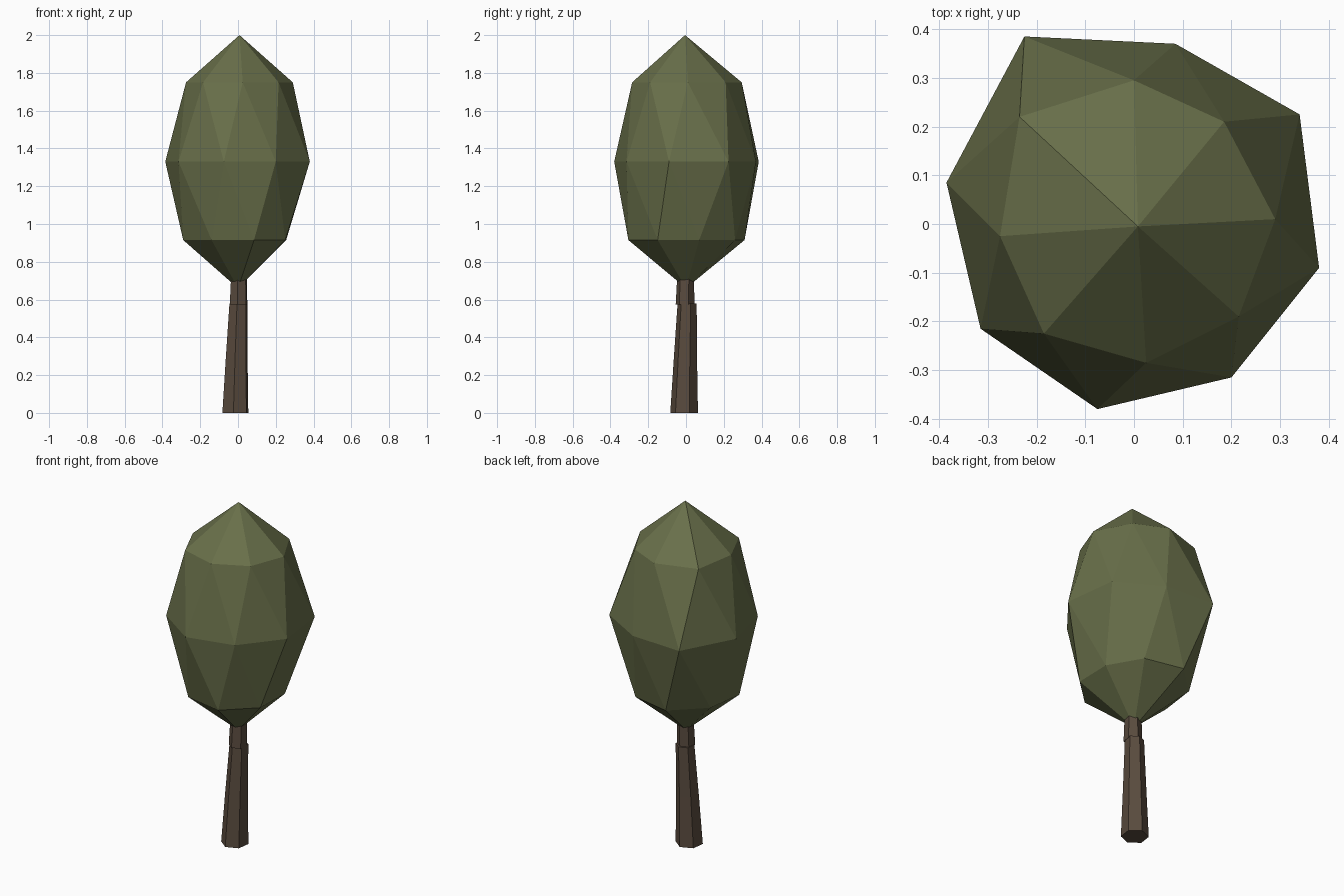
import bpy
from math import sin, cos, radians

if "Cube" in bpy.data.objects:
    bpy.data.objects.remove(bpy.data.objects["Cube"])


def material(name, rgb):
    m = bpy.data.materials.new(name)
    m.diffuse_color = (*rgb, 1)
    m.use_nodes = True
    m.node_tree.nodes["Principled BSDF"].inputs["Base Color"].default_value = m.diffuse_color
    return m


def make_object(name, verts, faces, mat):
    me = bpy.data.meshes.new(name)
    me.from_pydata(verts, [], faces)
    me.materials.append(mat)
    ob = bpy.data.objects.new(name, me)
    bpy.context.collection.objects.link(ob)
    return ob


leaf = material("leaf_green", (0.14, 0.16, 0.068))
bark = material("bark_brown", (0.10, 0.070, 0.048))

# Crown: three twisted eight-point rings (counter-clockwise) between two tips
lower = [(.255, .07), (.145, .26), (-.085, .31), (-.26, .145),
         (-.29, -.08), (-.14, -.26), (.085, -.305), (.25, -.15)]
middle = [(.34, .225), (.085, .37), (-.225, .385), (-.385, .085),
          (-.315, -.215), (-.075, -.38), (.2, -.315), (.38, -.09)]
upper = [(.185, .21), (0, .295), (-.235, .22), (-.275, -.025),
         (-.185, -.225), (.025, -.285), (.215, -.19), (.29, .01)]
verts, faces = [], []
for ring, z in ((lower, .915), (middle, 1.33), (upper, 1.75)):
    verts += [(x, y, z) for x, y in ring]
verts += [(0, 0, .66), (.008, -.005, 2)]
for i in range(8):
    j = (i + 1) % 8
    faces += [(24, j, i), (25, 16 + i, 16 + j)]
    # each band is split along the diagonal that follows the twist
    for a in (0, 8):
        b = a + 8
        faces += [(a + i, a + j, b + i), (a + j, b + j, b + i)]
make_object("crown", verts, faces, leaf)


# Trunk: tapered six-sided logs made of rings (x, y, z, radius)
def log(name, rings, turn):
    v = [(x + r * cos(radians(turn + 60 * k)), y + r * sin(radians(turn + 60 * k)), z)
         for x, y, z, r in rings for k in range(6)]
    f = [tuple(range(5, -1, -1)), tuple(range(len(v) - 6, len(v)))]
    for s in range(len(rings) - 1):
        for k in range(6):
            a, b = 6 * s + k, 6 * s + (k + 1) % 6
            f.append((a, b, b + 6, a + 6))
    make_object(name, v, f, bark)


log("lower_trunk", [(-.014, -.01, 0, .074), (-.007, -.003, .29, .062),
                    (.002, .006, .58, .051)], 22)
log("upper_trunk", [(.003, -.005, .575, .050), (.005, -.002, .72, .045)], 22)
